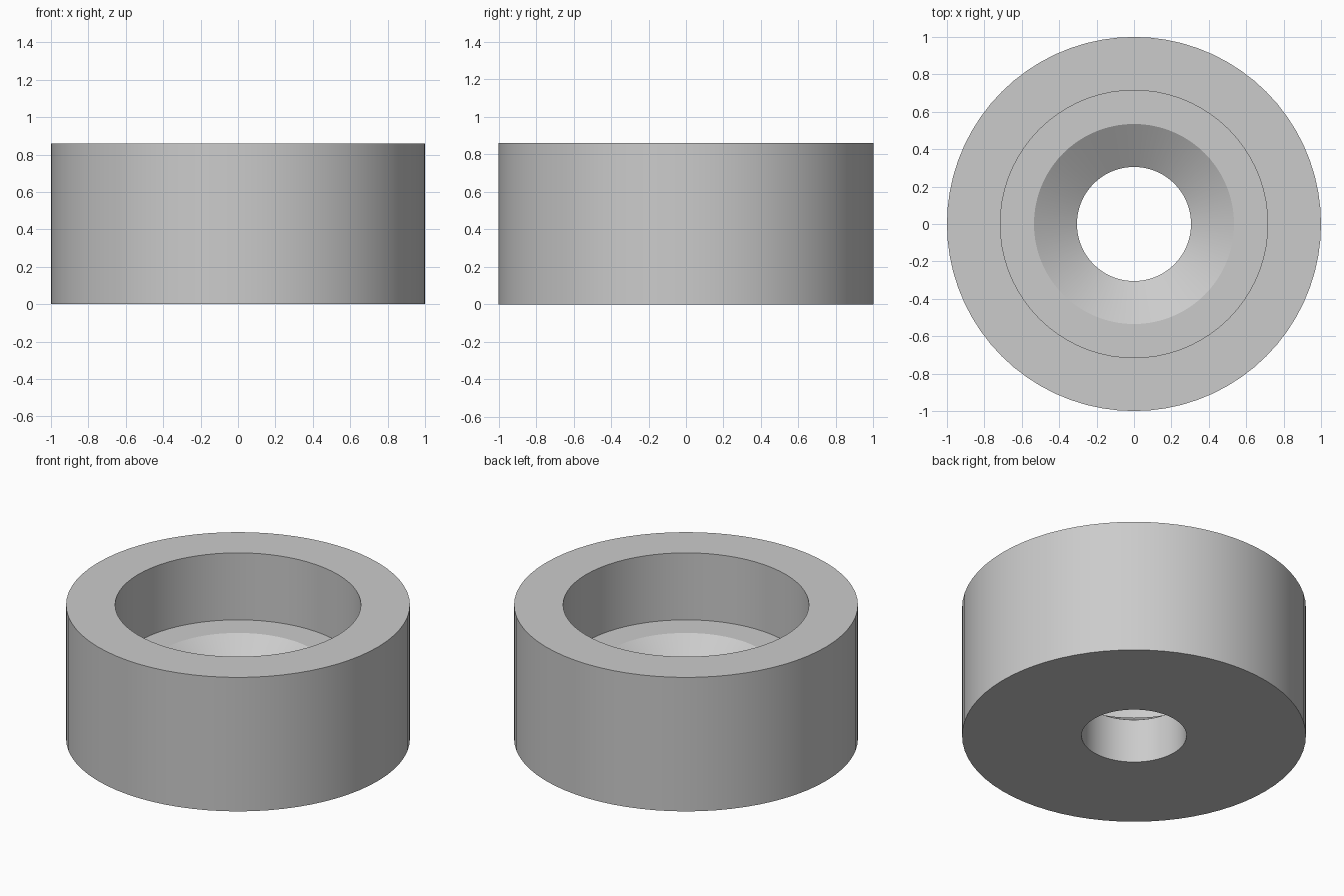
import bpy, bmesh, math

cube = bpy.data.objects.get("Cube")
if cube:
    bpy.data.objects.remove(cube, do_unlink=True)

SIDES = 72
HEIGHT = 0.86

# Light grey finish
grey = bpy.data.materials.new("light_grey")
grey.use_nodes = True
colour = (0.6, 0.6, 0.6, 1)
grey.diffuse_color = colour
grey.node_tree.nodes["Principled BSDF"].inputs["Base Color"].default_value = colour

# Closed section (radius, height): bore, countersink, ledge, recess, rim, outer wall
section = [(0.305, 0), (0.305, 0.283), (0.535, 0.43), (0.715, 0.43),
           (0.715, HEIGHT), (1, HEIGHT), (1, 0)]

# Revolve the section into a counterbored ring
bm = bmesh.new()
verts = [bm.verts.new((r, 0, z)) for r, z in section]
edges = [bm.edges.new((a, b)) for a, b in zip(verts, verts[1:] + verts[:1])]
bmesh.ops.spin(bm, geom=verts + edges, cent=(0, 0, 0), axis=(0, 0, 1),
               angle=math.tau, steps=SIDES, use_merge=True)
bmesh.ops.remove_doubles(bm, verts=bm.verts, dist=0.0001)
bmesh.ops.recalc_face_normals(bm, faces=bm.faces)
mesh = bpy.data.meshes.new("counterbored_ring")
bm.to_mesh(mesh)
bm.free()
mesh.materials.append(grey)

ring = bpy.data.objects.new("counterbored_ring", mesh)
bpy.context.collection.objects.link(ring)

# Smooth round walls, crisp rims
bpy.ops.object.select_all(action="DESELECT")
ring.select_set(True)
bpy.context.view_layer.objects.active = ring
bpy.ops.object.shade_smooth_by_angle(angle=math.radians(30))
